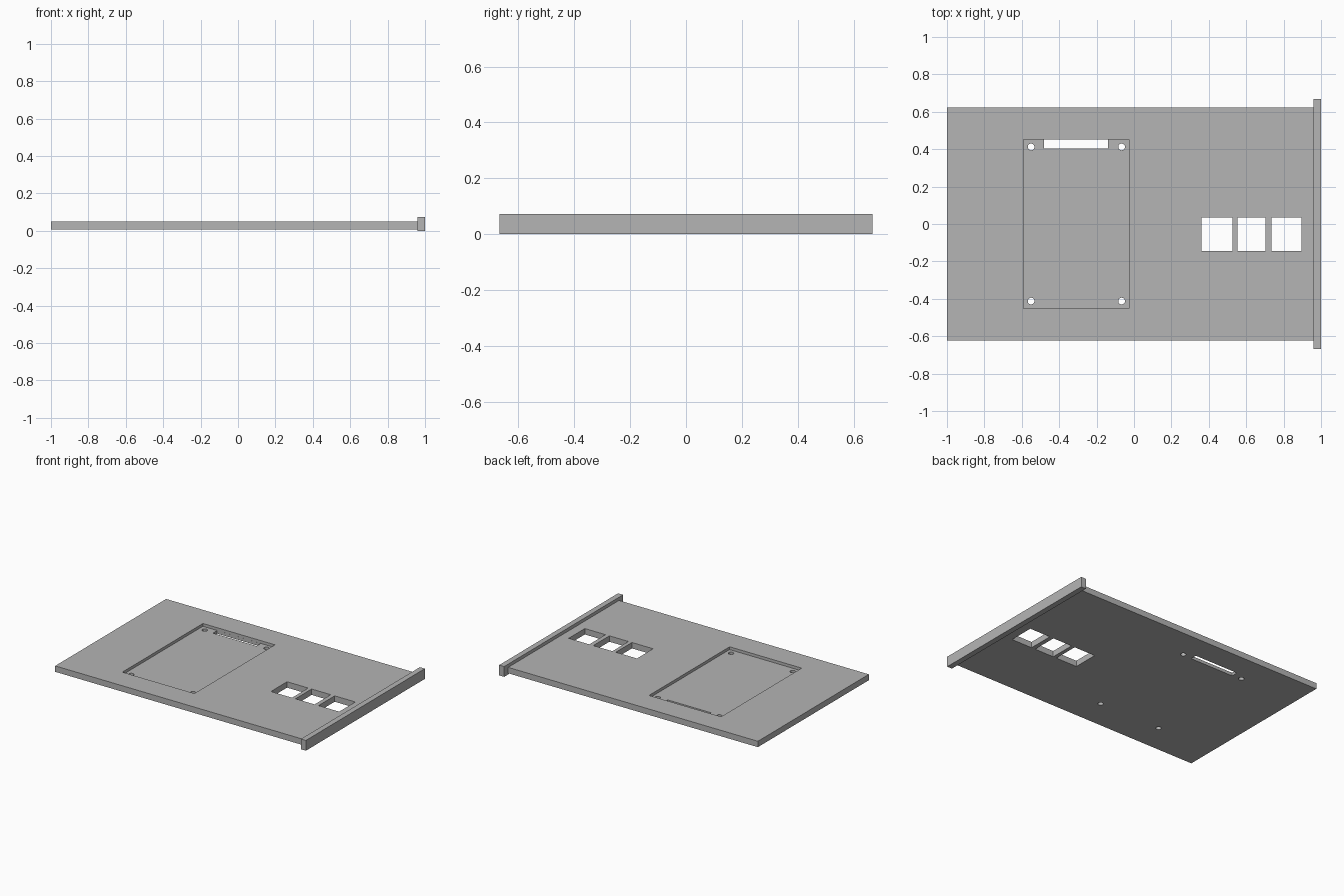
import bpy

if "Cube" in bpy.data.objects:
    bpy.data.objects.remove(bpy.data.objects["Cube"], do_unlink=True)

BOTTOM, TOP = 0.008, 0.05

grey = bpy.data.materials.new("plain grey")
grey.use_nodes = True
grey.diffuse_color = (0.46, 0.46, 0.46, 1)
grey.node_tree.nodes["Principled BSDF"].inputs["Base Color"].default_value = grey.diffuse_color


def box(name, x, y, z):
    """Box spanning the given (low, high) ranges."""
    spans = (x, y, z)
    bpy.ops.mesh.primitive_cube_add(size=1, location=[(a + b) / 2 for a, b in spans])
    ob = bpy.context.object
    ob.name = name
    ob.scale = [b - a for a, b in spans]
    bpy.ops.object.transform_apply(location=True, rotation=False, scale=True)
    ob.data.materials.append(grey)
    return ob


def cut(target, cutter):
    """Subtract the cutter from the target, then discard it."""
    cutter.hide_render = True
    mod = target.modifiers.new("cut", "BOOLEAN")
    mod.operation = "DIFFERENCE"
    mod.solver = "EXACT"
    mod.object = cutter
    bpy.context.view_layer.objects.active = target
    bpy.ops.object.modifier_apply(modifier=mod.name)
    bpy.data.objects.remove(cutter, do_unlink=True)


through = (-0.1, 0.2)

# Flat panel and the taller end flange
panel = box("panel", (-1, 0.961), (-0.622, 0.622), (BOTTOM, TOP))
flange = box("end_flange", (0.961, 1), (-0.667, 0.667), (0, 0.073))

# Shallow rectangular recess with a connector slot along its back edge
cut(panel, box("recess_cutter", (-0.592, -0.026), (-0.452, 0.452), (0.03, 0.2)))
cut(panel, box("slot_cutter", (-0.48, -0.138), (0.404, 0.4515), through))

# Screw holes in the recess corners
for x in (-0.55, -0.066):
    for y in (-0.412, 0.412):
        bpy.ops.mesh.primitive_cylinder_add(vertices=24, radius=0.018, depth=0.4, location=(x, y, 0))
        hole = bpy.context.object
        hole.data.materials.append(grey)
        cut(panel, hole)

# Row of three rectangular openings
for x in ((0.36, 0.526), (0.553, 0.703), (0.734, 0.896)):
    cut(panel, box("opening_cutter", x, (-0.145, 0.036), through))

# Smooth hole walls, sharp edges elsewhere
bpy.ops.object.select_all(action="DESELECT")
panel.select_set(True)
bpy.context.view_layer.objects.active = panel
bpy.ops.object.shade_smooth_by_angle()
